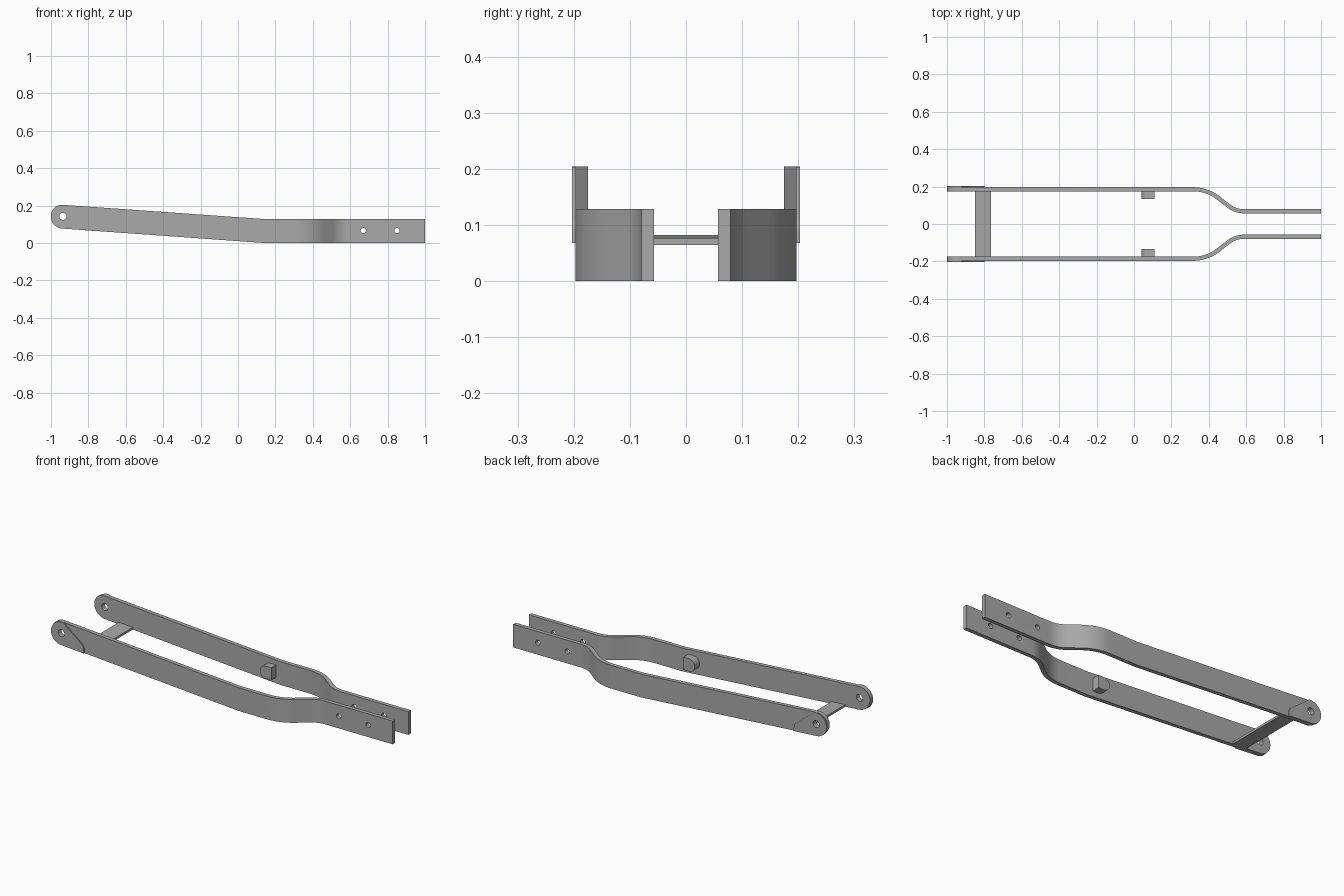
import bpy, bmesh
from math import sin, cos, pi, radians

if "Cube" in bpy.data.objects:
    bpy.data.objects.remove(bpy.data.objects["Cube"])

steel = bpy.data.materials.new("plain grey steel")
steel.use_nodes = True
steel.diffuse_color = (0.4, 0.4, 0.4, 1)
steel.node_tree.nodes["Principled BSDF"].inputs["Base Color"].default_value = (0.4, 0.4, 0.4, 1)

HEIGHT, THICK = 0.128, 0.022
KINK, SLOPE = 0.14, 0.071
EYE_X, EYE_R = -0.9365, 0.0635
ARM_Y, TIP_Y = 0.186, 0.068


def mid_z(x):
    return HEIGHT / 2 + SLOPE * max(0, KINK - x)


def finish(name, bm):
    bmesh.ops.remove_doubles(bm, verts=bm.verts, dist=0.00001)
    bmesh.ops.recalc_face_normals(bm, faces=bm.faces)
    mesh = bpy.data.meshes.new(name)
    bm.to_mesh(mesh)
    bm.free()
    mesh.materials.append(steel)
    obj = bpy.data.objects.new(name, mesh)
    bpy.context.collection.objects.link(obj)
    return obj


def side_plate(name, outline, y0, y1):
    """Extrude an x/z outline from y0 to y1."""
    bm = bmesh.new()
    face = bm.faces.new([bm.verts.new((x, y0, z)) for x, z in outline])
    ext = bmesh.ops.extrude_face_region(bm, geom=[face])["geom"]
    bmesh.ops.translate(bm, vec=(0, y1 - y0, 0),
                        verts=[v for v in ext if isinstance(v, bmesh.types.BMVert)])
    return finish(name, bm)


def arc(cx, cz, r, a0, a1, n):
    return [(cx + r * cos(radians(a0 + (a1 - a0) * i / n)),
             cz + r * sin(radians(a0 + (a1 - a0) * i / n))) for i in range(n + 1)]


def activate(obj):
    bpy.ops.object.select_all(action='DESELECT')
    obj.select_set(True)
    bpy.context.view_layer.objects.active = obj


def drill(obj, holes):
    for x, r in holes:
        cutter = side_plate("hole_cutter", arc(x, mid_z(x) + 0.002, r, 0, 345, 23), 0, 0.4)
        mod = obj.modifiers.new("hole", 'BOOLEAN')
        mod.operation, mod.solver, mod.object = 'DIFFERENCE', 'EXACT', cutter
        activate(obj)
        bpy.ops.object.modifier_apply(modifier=mod.name)
        bpy.data.objects.remove(cutter)


def smooth_and_mirror(obj):
    activate(obj)
    bpy.ops.object.shade_smooth_by_angle(angle=radians(30))
    mod = obj.modifiers.new("other side", 'MIRROR')
    mod.use_axis = (False, True, False)


# Arm stations: x, y, bend angle, half height
stations = []
for i in range(13):
    a = pi / 2 * (1 - i / 12)
    stations.append((EYE_X - EYE_R * sin(a), ARM_Y, 0, EYE_R * cos(a)))
half = HEIGHT / 2
stations.append((KINK, ARM_Y, 0, half))
bend, r1, r2, start, end = radians(38), 0.22, 0.14, 0.315, 0.59
for i in range(13):
    a = bend * i / 12
    stations.append((start + r1 * sin(a), ARM_Y - r1 * (1 - cos(a)), a, half))
for i in range(13):
    a = bend * (1 - i / 12)
    stations.append((end - r2 * sin(a), TIP_Y + r2 * (1 - cos(a)), a, half))
stations.append((1, TIP_Y, 0, half))

# Bent strap arms
bm = bmesh.new()
rings = []
for x, y, a, h in stations:
    dx, dy, z = sin(a) * THICK / 2, cos(a) * THICK / 2, mid_z(x)
    rings.append([bm.verts.new((x + s * dx, y + s * dy, z + t * h))
                  for s, t in ((1, 1), (1, -1), (-1, -1), (-1, 1))])
for p, q in zip(rings, rings[1:]):
    for i in range(4):
        j = (i + 1) % 4
        bm.faces.new((p[i], p[j], q[j], q[i]))
bm.faces.new(rings[0])
bm.faces.new(rings[-1])
arms = finish("strap_arms", bm)
drill(arms, [(EYE_X, 0.019), (0.67, 0.014), (0.85, 0.014)])
smooth_and_mirror(arms)

# Thin reinforcing pads around the pivot eyes
eye_z = mid_z(EYE_X)
outline = arc(EYE_X, eye_z, EYE_R, 80, 266, 24)
outline += [(-0.8, mid_z(-0.8) - EYE_R)] + arc(-0.84, 0.086, 0.04, 0, 45, 5)
pads = side_plate("pivot_pads", outline, 0.19, 0.203)
drill(pads, [(EYE_X, 0.019)])
smooth_and_mirror(pads)

# Cross plate lying along the lower edges
x0, x1 = -0.85, -0.765
b0, b1 = mid_z(x0) - half, mid_z(x1) - half
side_plate("cross_plate", [(x0, b0), (x1, b1), (x1, b1 + 0.012), (x0, b0 + 0.012)], -0.18, 0.18)

# Inner stop pegs, rounded towards the pivot end
peg_z = mid_z(0.075)
peg = [(0.11, peg_z - 0.035), (0.11, peg_z + 0.035)] + arc(0.075, peg_z, 0.035, 90, 270, 14)
smooth_and_mirror(side_plate("stop_pegs", peg, 0.133, 0.18))
